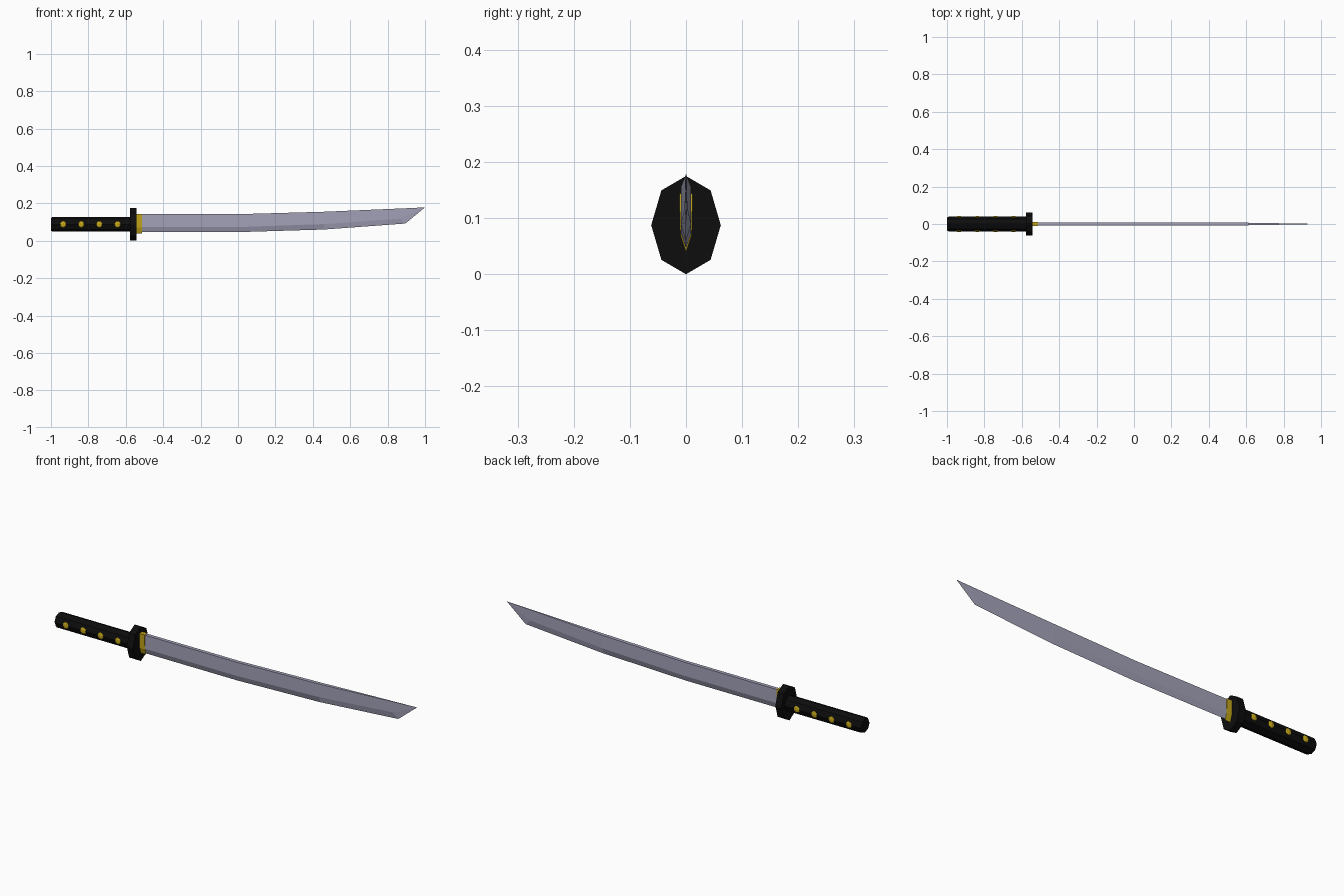
import bpy, bmesh, math
from mathutils import Matrix, Vector

if "Cube" in bpy.data.objects:
    bpy.data.objects.remove(bpy.data.objects["Cube"])


def material(name, rgb):
    m = bpy.data.materials.new(name)
    m.diffuse_color = (*rgb, 1)
    m.use_nodes = True
    m.node_tree.nodes["Principled BSDF"].inputs["Base Color"].default_value = m.diffuse_color
    return m


BLACK = material("black", (0.004, 0.004, 0.004))
GOLD = material("gold", (0.55, 0.38, 0.01))
STEEL = material("steel", (0.36, 0.36, 0.48))
MID = 0.0875  # height of the handle axis


def finish(bm, name, mat):
    bmesh.ops.recalc_face_normals(bm, faces=bm.faces)
    me = bpy.data.meshes.new(name)
    bm.to_mesh(me)
    bm.free()
    me.materials.append(mat)
    ob = bpy.data.objects.new(name, me)
    bpy.context.collection.objects.link(ob)
    return ob


def loft(name, sections, mat):
    """Skin a list of equal-length point rings and cap both ends."""
    bm = bmesh.new()
    rings = [[bm.verts.new(p) for p in s] for s in sections]
    n = len(rings[0])
    for a, b in zip(rings, rings[1:]):
        for i in range(n):
            j = (i + 1) % n
            bm.faces.new((a[i], a[j], b[j], b[i]))
    bm.faces.new(rings[0])
    bm.faces.new(rings[-1])
    bmesh.ops.remove_doubles(bm, verts=bm.verts, dist=1e-5)
    return finish(bm, name, mat)


def ellipse(x, ry, rz, n=8):
    return [(x, ry * math.cos(math.tau * i / n), MID + rz * math.sin(math.tau * i / n))
            for i in range(n)]


def blade_section(spine, ridge, edge, w_spine, w_ridge):
    """Flat spine, flat cheeks, wedge-shaped cutting edge; points are (x, z)."""
    (sx, sz), (rx, rz), (ex, ez) = spine, ridge, edge
    return [(sx, -w_spine, sz), (rx, -w_ridge, rz), (ex, 0, ez),
            (rx, w_ridge, rz), (sx, w_spine, sz)]


# Handle with a small chamfer at the pommel
loft("handle", [ellipse(-1.0, 0.034, 0.034), ellipse(-0.992, 0.039, 0.039),
                ellipse(-0.56, 0.039, 0.039)], BLACK)

# Eight-sided oval guard
loft("guard", [ellipse(-0.577, 0.062, 0.0875), ellipse(-0.542, 0.062, 0.0875)], BLACK)

# Gold collar
loft("collar", [blade_section((x, 0.144), (x, 0.07), (x, 0.04), 0.012, 0.009 + 0.001)
                for x in (-0.545, -0.513)], GOLD)

# Blade: straight half, then curving up and thinning to the point
W = 0.0092
loft("blade", [
    blade_section((-0.53, 0.142), (-0.53, 0.073), (-0.53, 0.046), W, W),
    blade_section((0.0, 0.142), (0.0, 0.073), (0.0, 0.046), W, W),
    blade_section((0.46, 0.155), (0.46, 0.089), (0.46, 0.06), W, W),
    blade_section((0.93, 0.175), (0.865, 0.118), (0.895, 0.092), 0.0013, 0.0025),
    blade_section((1.0, 0.1785), (0.966, 0.149), (1.0, 0.1785), 0.0, 0.0),
][:4], STEEL)

# Point: wedge from the last blade section forward to the tip
bm = bmesh.new()
pts = [(0.93, -0.0013, 0.175), (0.865, -0.0025, 0.118), (0.895, 0, 0.092),
       (0.865, 0.0025, 0.118), (0.93, 0.0013, 0.175)]
ring = [bm.verts.new(p) for p in pts]
tip = bm.verts.new((1.0, 0, 0.1785))
for i in range(5):
    bm.faces.new((ring[i], ring[(i + 1) % 5], tip))
finish(bm, "blade_point", STEEL)

# Round gold studs on both sides of the handle
bm = bmesh.new()
for x in (-0.935, -0.838, -0.741, -0.644):
    for side in (-1, 1):
        bmesh.ops.create_uvsphere(
            bm, u_segments=8, v_segments=6, radius=0.017,
            matrix=Matrix.Translation((x, side * 0.037, MID))
            @ Matrix.Diagonal(Vector((1, 0.35, 1, 1))))
finish(bm, "handle_studs", GOLD)
